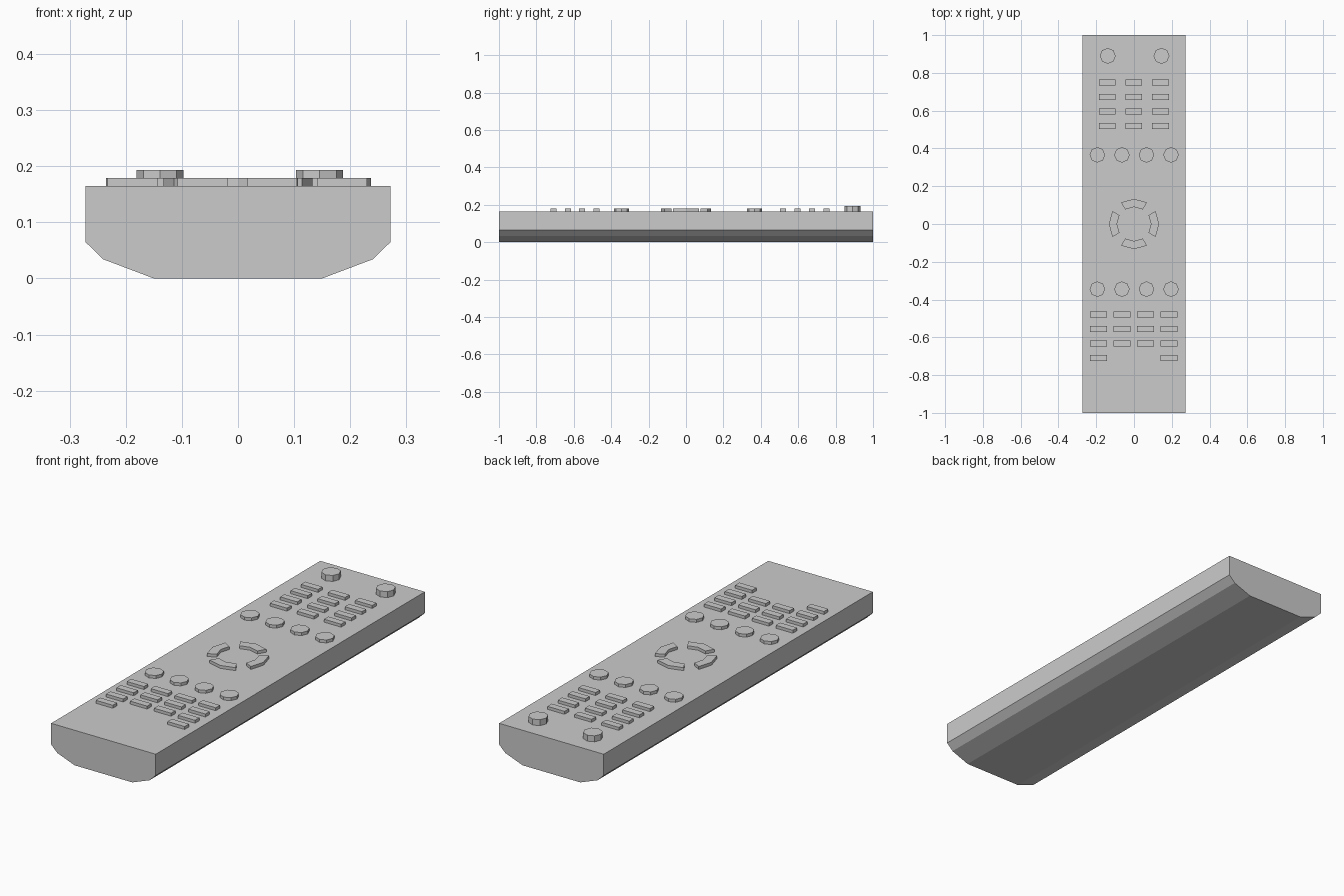
import bpy, bmesh, math

if "Cube" in bpy.data.objects:
    bpy.data.objects.remove(bpy.data.objects["Cube"])

TOP = 0.165      # top surface of the case
SINK = 0.003     # how far buttons reach into the case


def make_prism(name, outline, place, a, b):
    """Extrude a closed 2D outline from a to b; place() maps (u, v, depth) to 3D."""
    bm = bmesh.new()
    lo = [bm.verts.new(place(u, v, a)) for u, v in outline]
    hi = [bm.verts.new(place(u, v, b)) for u, v in outline]
    bm.faces.new(lo)
    bm.faces.new(hi)
    n = len(outline)
    for i in range(n):
        j = (i + 1) % n
        bm.faces.new((lo[i], lo[j], hi[j], hi[i]))
    bmesh.ops.recalc_face_normals(bm, faces=bm.faces)
    mesh = bpy.data.meshes.new(name)
    bm.to_mesh(mesh)
    bm.free()
    obj = bpy.data.objects.new(name, mesh)
    bpy.context.collection.objects.link(obj)
    return obj


def button(name, outline, height):
    return make_prism(name, outline, lambda u, v, d: (u, v, d), TOP - SINK, TOP + height)


def bar_button(name, x, y, w=0.089, h=0.032):
    button(name, [(x + sx * w / 2, y + sy * h / 2)
                  for sx, sy in ((-1, -1), (1, -1), (1, 1), (-1, 1))], 0.014)


def round_button(name, x, y, r, height):
    button(name, [(x + r * math.cos(i * math.pi / 4), y + r * math.sin(i * math.pi / 4))
                  for i in range(8)], height)


# Case: half cross-section mirrored, extruded along y
half = [(0.15, 0), (0.24, 0.034), (0.272, 0.065), (0.272, TOP)]
profile = half + [(-x, z) for x, z in reversed(half)]
make_prism("case", profile, lambda u, v, d: (u, d, v), -1, 1)

# Two tall round buttons at the far end
for x in (-0.139, 0.1455):
    round_button("power_button", x, 0.89, 0.042, 0.028)

# Upper keypad, 3 x 4
for y in (0.75, 0.673, 0.596, 0.519):
    for x in (-0.142, -0.001, 0.14):
        bar_button("upper_key", x, y)

# Two rows of round buttons
for y in (0.366, -0.345):
    for i in range(4):
        round_button("round_button", -0.194 + 0.13 * i, y, 0.041, 0.014)

# Direction ring, four arc segments
for k in range(4):
    mid = k * math.pi / 2
    angles = [mid + math.radians(a) for a in (-31, 0, 31)]
    arc = [(0.133 * math.cos(a), 0.133 * math.sin(a)) for a in angles]
    arc += [(0.09 * math.cos(a), 0.09 * math.sin(a)) for a in reversed(angles)]
    button("direction_button", arc, 0.014)

# Lower keypad, 4 x 4 with the middle of the last row left empty
for row in range(4):
    for col in range(4):
        if row == 3 and col in (1, 2):
            continue
        bar_button("lower_key", -0.188 + 0.1245 * col, -0.478 - 0.077 * row)
